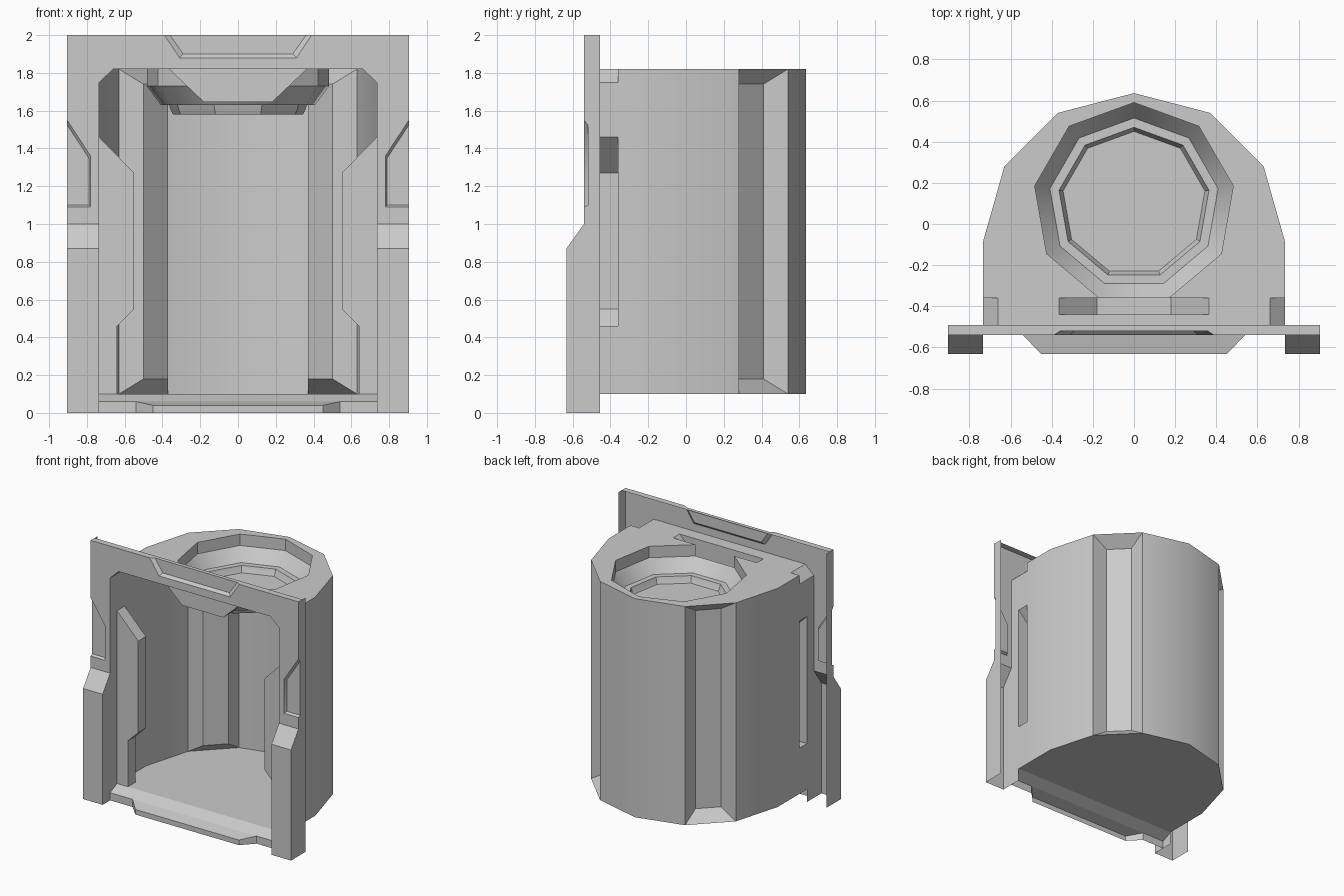
import bpy, bmesh, math
from mathutils import Vector

if "Cube" in bpy.data.objects:
    bpy.data.objects.remove(bpy.data.objects["Cube"], do_unlink=True)

grey = bpy.data.materials.new("light_grey")
grey.use_nodes = True
colour = (0.6, 0.6, 0.6, 1)
grey.diffuse_color = colour
grey.node_tree.nodes["Principled BSDF"].inputs["Base Color"].default_value = colour

# Shared depths, heights and widths
front, face, inset, back, notch = -.633, -.54, -.52, -.455, -.36
floor, ceiling, top = .1, 1.82, 2
wall, outer = .735, .905


def finish(name, bm, mirror=True):
    """Weld faces, optionally mirror across x, and create the object."""
    if mirror:
        copy = bmesh.ops.duplicate(bm, geom=bm.verts[:] + bm.edges[:] + bm.faces[:])["geom"]
        for v in copy:
            if isinstance(v, bmesh.types.BMVert):
                v.co.x = -v.co.x
    bmesh.ops.remove_doubles(bm, verts=bm.verts[:], dist=.0005)
    bmesh.ops.recalc_face_normals(bm, faces=bm.faces[:])
    mesh = bpy.data.meshes.new(name)
    bm.to_mesh(mesh)
    bm.free()
    mesh.materials.append(grey)
    obj = bpy.data.objects.new(name, mesh)
    bpy.context.collection.objects.link(obj)
    bpy.ops.object.select_all(action="DESELECT")
    obj.select_set(True)
    bpy.context.view_layer.objects.active = obj
    bpy.ops.object.shade_smooth_by_angle(angle=math.radians(35))
    return obj


def poly(bm, points):
    return bm.faces.new([bm.verts.new(p) for p in points])


def at_x(points, x):
    return [(x, a, b) for a, b in points]


def at_y(points, y):
    return [(a, y, b) for a, b in points]


def at_z(points, z):
    return [(a, b, z) for a, b in points]


def strip(bm, first, second):
    """Quads joining two open rows of points."""
    for i in range(len(first) - 1):
        poly(bm, [first[i], first[i + 1], second[i + 1], second[i]])


# Curved shell with a recessed channel at each rear corner
side_path = [(wall, notch), (wall, -.09), (.63, .28)]
rear_path = [(.37, .54), (0, .636)]
channel = [(.5, .28), (.37, .41)]
bm = bmesh.new()
for path in (side_path, rear_path):
    strip(bm, at_z(path, floor), at_z(path, ceiling))
edge = [side_path[-1], rear_path[0]]
rim = at_z(edge, floor) + at_z(edge[::-1], ceiling)
bed = at_z(channel, floor + .08) + at_z(channel[::-1], ceiling - .08)
strip(bm, rim + rim[:1], bed + bed[:1])
poly(bm, bed)
# Front ends of the walls, with chamfered upper corners
for low, high in ((floor, .46), (1.46, 1.75)):
    strip(bm, at_x([(back, low), (notch, low)], wall),
          at_x([(back, high), (notch, high)], wall))
corner = [(wall, 1.75), (.66, ceiling)]
strip(bm, at_y(corner, back), at_y(corner, notch))
poly(bm, at_y(corner + [(wall, ceiling)], notch))
finish("shell_wall", bm)

# Side pockets and the posts below them
pocket = [(wall, 1.46), (.55, 1.27), (.55, .55), (.64, .46), (wall, .46)]
post = [(.64, .46), (.64, floor)]
bm = bmesh.new()
strip(bm, at_y(pocket, back), at_y(pocket, notch))
strip(bm, at_y(post, back), at_y(post, notch))
for y in (back, notch):
    poly(bm, at_y(pocket, y))
    poly(bm, at_y(post + [(wall, floor), (wall, .46)], y))
finish("side_pocket", bm)

# Floor
half = [(wall, back)] + side_path + rear_path
bm = bmesh.new()
poly(bm, at_z(half + [(-x, y) for x, y in half[-2::-1]], floor))
finish("floor", bm, False)


# Nine-sided stepped bowl sunk into the roof
def ring(radius, z):
    angles = [math.radians(90 + 40 * k) for k in range(10)]
    return [(radius * math.cos(a), .1 + radius * math.sin(a), z) for a in angles]


rings = [ring(r, z) for r, z in ((.49, ceiling), (.49, 1.73), (.415, 1.63),
                                 (.37, 1.63), (.36, 1.6), (.35, 1.58))]
bm = bmesh.new()
for i in range(len(rings) - 1):
    for k in range(9):
        if i or k != 4:  # the bowl opens into the slot here
            strip(bm, rings[i][k:k + 2], rings[i + 1][k:k + 2])
poly(bm, rings[-1][:9])
finish("roof_bowl", bm, False)

# Tapered slot in front of the bowl
slot_front = -.44
lip_x, lip_y, _ = rings[0][5]
slot = [(.365, ceiling), (.18, 1.645), (0, 1.645)]
bm = bmesh.new()
strip(bm, at_y(slot, slot_front), at_y(slot, lip_y))
poly(bm, at_y(slot + [(0, ceiling)], slot_front))
poly(bm, at_y(slot + [(0, 1.73), (lip_x, 1.73), (lip_x, ceiling)], lip_y))
finish("roof_slot", bm)

# Roof plate with one combined opening for bowl and slot
half = [(.66, back), (.66, notch)] + side_path + rear_path
outline = half + [(-x, y) for x, y in half[-2::-1]]
hole = [p[:2] for p in rings[0][5:9] + rings[0][:5]]
hole += [(-.365, lip_y), (-.365, slot_front), (.365, slot_front), (.365, lip_y)]
bm = bmesh.new()
edges = []
for loop in (outline, hole):
    loop = [p for i, p in enumerate(loop) if (Vector(p) - Vector(loop[i - 1])).length > .001]
    vs = [bm.verts.new((x, y, ceiling)) for x, y in loop]
    edges += [bm.edges.new((vs[i - 1], vs[i])) for i in range(len(vs))]
bmesh.ops.triangle_fill(bm, edges=edges, use_beauty=True, normal=(0, 0, 1))
finish("roof", bm, False)

# Sloping threshold with a projecting lip
rows = [[(0, back, floor), (wall, back, floor)],
        [(0, face, .06), (wall, face, .06)]]
lip = [(wall, face, .06), (.54, face, .06), (.45, front, .04), (0, front, .04)]
bm = bmesh.new()
strip(bm, *rows)
poly(bm, [rows[1][0]] + lip[1:])
strip(bm, lip, [(x, y, 0) for x, y, z in lip])
finish("threshold", bm)

# Front frame: flat face, lower pillars and folded edges
side_mark = [(outer, 1.09), (.78, 1.09), (.78, 1.36), (outer, 1.55)]
side_bed = [(outer, 1.1), (.79, 1.1), (.79, 1.35), (outer, 1.525)]
top_mark = [(.39, top), (.31, 1.88), (0, 1.88)]
top_bed = [(.36, top), (.29, 1.9), (0, 1.9)]
knee, shin = 1, .87
opening = [(0, ceiling), corner[1], corner[0]]
bm = bmesh.new()
poly(bm, at_y([(outer, knee)] + side_mark + [(outer, top)] + top_mark
              + opening + [(wall, knee)], face))
pillar = [(face, knee), (front, shin), (front, 0)]
strip(bm, at_x(pillar, wall), at_x(pillar, outer))
# Inset marks on the sides and top
for mark, bed in ((side_mark, side_bed), (top_mark, top_bed)):
    strip(bm, at_y(mark, face), at_y(bed, inset))
poly(bm, at_y(side_bed, inset))
poly(bm, at_y(top_bed + [(0, top)], inset))
# Returns around the opening, outer sides and top
strip(bm, at_y(opening, face), at_y(opening, back))
poly(bm, at_x(pillar + [(back, 0), (back, 1.75), (face, 1.75)], wall))
cut = [(face, 1.55), (inset, 1.525), (inset, 1.1), (face, 1.09)]
poly(bm, at_x([(back, 0), (back, top), (face, top)] + cut + pillar, outer))
poly(bm, at_z([(outer, face), (.39, face), (.36, inset), (0, inset),
               (0, -.49), (outer, -.49)], top))
finish("front_frame", bm)
